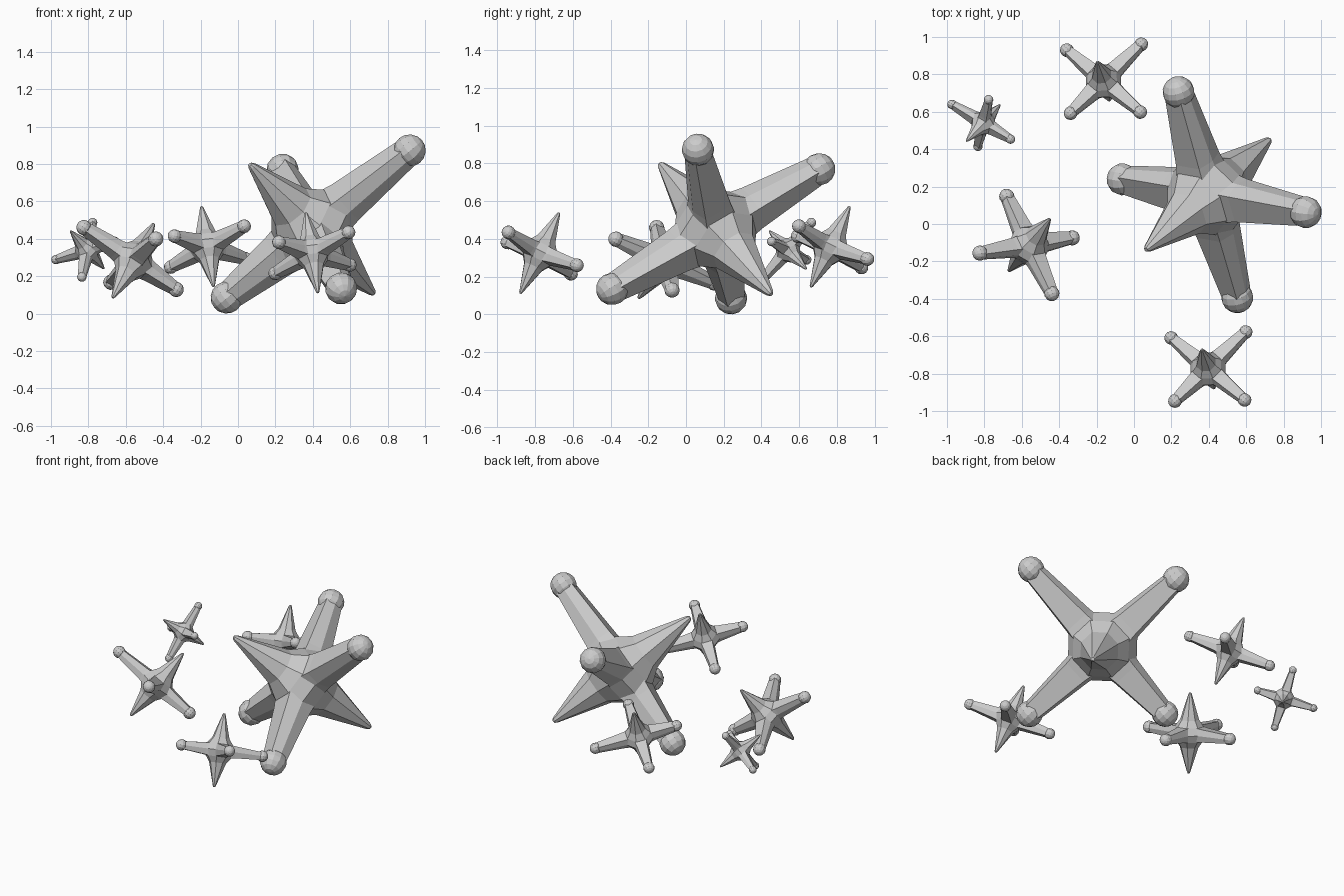
import bpy, bmesh, math
from mathutils import Matrix, Vector

if "Cube" in bpy.data.objects:
    bpy.data.objects.remove(bpy.data.objects["Cube"])

# Axial position, radius: double-spiked faceted hub
HALF_HUB = [(0.10, 0.195), (0.19, 0.13), (0.545, 0.022), (0.56, 0.012)]
HUB = [(-z, r) for z, r in reversed(HALF_HUB)] + [(0, 0.24)] + HALF_HUB
OCTAGON = [(math.cos(math.tau * (i + 0.5) / 8), math.sin(math.tau * (i + 0.5) / 8))
           for i in range(8)]
# Arm cross-section: flat towards both spikes, slightly bulged at the sides
ARM_SECTION = [(0.9, 0.8), (0, 1.05), (-0.9, 0.8), (-0.9, -0.8), (0, -1.05), (0.9, -0.8)]
# Arm lengths going round the hub: one is long, its opposite short
REACH = [0.675, 0.65, 0.588, 0.65]
BALL = 0.086


def loft(bm, profile, section, matrix):
    """Closed faceted solid: the section scaled along local z."""
    rings = [[bm.verts.new(matrix @ Vector((r * u, r * v, z))) for u, v in section]
             for z, r in profile]
    n = len(section)
    for a, b in zip(rings, rings[1:]):
        for i in range(n):
            j = (i + 1) % n
            bm.faces.new((a[i], a[j], b[j], b[i]))
    bm.faces.new(rings[0][::-1])
    bm.faces.new(rings[-1])


def jack(name, centre, long_arm, side_arm):
    """Six-pointed jack: four ball-tipped arms and two spikes."""
    x = Vector(long_arm).normalized()
    z = x.cross(Vector(side_arm)).normalized()
    y = z.cross(x)
    scale = Vector(side_arm).length / REACH[1]
    bm = bmesh.new()
    # Hub with spikes
    loft(bm, HUB, OCTAGON, Matrix())
    # Arms and ball tips
    for k, reach in enumerate(REACH):
        m = Matrix.Rotation(k * math.pi / 2, 4, 'Z') @ Matrix.Rotation(math.pi / 2, 4, 'Y')
        loft(bm, [(0.10, 0.12), (0.23, 0.1), (reach - 0.03, 0.067)], ARM_SECTION, m)
        bmesh.ops.create_uvsphere(bm, u_segments=12, v_segments=8, radius=BALL,
                                  matrix=m @ Matrix.Translation((0, 0, reach)))
    bmesh.ops.recalc_face_normals(bm, faces=bm.faces)
    mesh = bpy.data.meshes.new(name)
    bm.to_mesh(mesh)
    bm.free()
    ob = bpy.data.objects.new(name, mesh)
    bpy.context.collection.objects.link(ob)
    ob.matrix_world = (Matrix.Translation(centre)
                       @ Matrix((x, y, z)).transposed().to_4x4()
                       @ Matrix.Scale(scale, 4))


# One large jack and four small ones scattered around it
jack("large_jack", (0.395, 0.157, 0.452), (0.485, -0.087, 0.39), (-0.163, 0.549, 0.312))
for name, c in (("front_jack", (0.395, -0.775, 0.325)), ("back_jack", (-0.163, 0.764, 0.358))):
    jack(name, c, (0.188, 0.183, -0.06), (-0.193, 0.168, -0.11))
jack("left_jack", (-0.56, -0.112, 0.283), (-0.2425, -0.04, 0.1625), (-0.1175, 0.26, -0.1175))
jack("far_left_jack", (-0.806, 0.540, 0.341), (-0.16, 0.095, -0.05), (0.0275, 0.125, 0.145))
